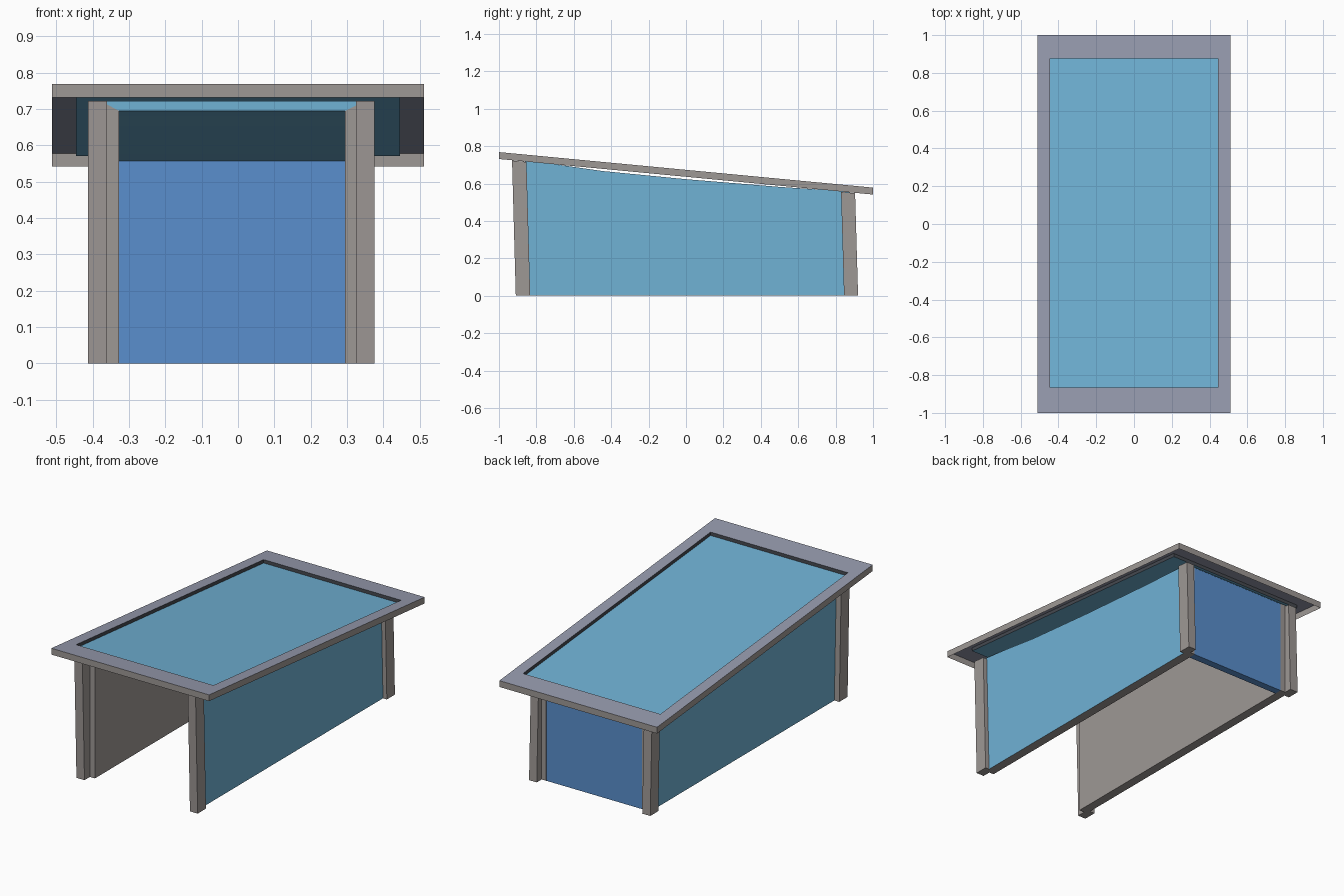
import bpy, bmesh

if "Cube" in bpy.data.objects:
    bpy.data.objects.remove(bpy.data.objects["Cube"])


def srgb(*c):
    return tuple(((v / 255 + 0.055) / 1.055) ** 2.4 for v in c) + (1.0,)


def material(name, *c):
    m = bpy.data.materials.new(name)
    m.diffuse_color = srgb(*c)
    m.use_nodes = True
    m.node_tree.nodes["Principled BSDF"].inputs["Base Color"].default_value = m.diffuse_color
    return m


GREY = material("warm_grey", 158, 152, 149)
FRAME = material("blue_grey", 150, 155, 174)
GLASS = material("light_blue", 112, 178, 213)
BLUE = material("mid_blue", 90, 143, 205)
DARK = material("dark_seam", 70, 73, 80)


def build(name, verts, faces, mats, idx=None, fix=True):
    me = bpy.data.meshes.new(name)
    me.from_pydata(verts, [], faces)
    for m in mats:
        me.materials.append(m)
    for i, p in enumerate(me.polygons):
        p.material_index = idx[i] if idx else 0
    if fix:
        bm = bmesh.new()
        bm.from_mesh(me)
        bmesh.ops.recalc_face_normals(bm, faces=bm.faces)
        bm.to_mesh(me)
        bm.free()
    ob = bpy.data.objects.new(name, me)
    bpy.context.collection.objects.link(ob)
    return ob


def roof_z(y):
    # top surface of the sloping roof
    return 0.768 - 0.095 * (y + 1)


RIM = 0.037
BOX = [(0, 3, 2, 1), (4, 5, 6, 7), (0, 1, 5, 4), (1, 2, 6, 5), (2, 3, 7, 6), (3, 0, 4, 7)]

# Roof frame: top sheet, outer rim and recessed inner edge, open underneath
outer = [(-0.512, -1), (0.512, -1), (0.512, 1), (-0.512, 1)]
inner = [(-0.446, -0.865), (0.446, -0.865), (0.446, 0.875), (-0.446, 0.875)]
rings = [(outer, RIM), (outer, 0), (inner, 0), (inner, 0.02)]
verts = [(x, y, roof_z(y) - d) for ring, d in rings for x, y in ring]
faces, idx = [], []
for r in range(3):
    for i in range(4):
        j = (i + 1) % 4
        faces.append((r * 4 + i, r * 4 + j, r * 4 + 4 + j, r * 4 + 4 + i))
        idx.append(r)
build("roof_frame", verts, faces, [GREY, FRAME, DARK], idx, fix=False)

# Roof glass set into the frame
build("roof_glass", [(x, y, roof_z(y) - 0.02) for x, y in inner], [(0, 1, 2, 3)], [GLASS], fix=False)

# Shell: two side walls joined by a slightly sagging ceiling
profile = [(-0.86, 0.722, 0.027), (-0.7, 0.703, 0.022), (-0.45, 0.667, 0.014),
           (0.0, 0.623, 0.008), (0.5, 0.582, 0.005), (0.875, 0.557, 0.003)]
XL, XR, IL, IR = -0.38, 0.35, -0.327, 0.295
verts, faces, idx = [], [], []
for y, z, t in profile:
    verts += [(XL, y, 0), (XL, y, z), (XR, y, z), (XR, y, 0),
              (IR, y, 0), (IR, y, z - t), (IL, y, z - t), (IL, y, 0)]
section_colour = [0, 0, 0, 1, 1, 0, 1, 1]
for s in range(len(profile) - 1):
    for i in range(8):
        j = (i + 1) % 8
        a, b = s * 8, s * 8 + 8
        faces.append((a + i, b + i, b + j, a + j))
        idx.append(section_colour[i])
for o in (0, (len(profile) - 1) * 8):
    for f, c in (((0, 1, 6, 7), 1), ((1, 2, 5, 6), 0), ((2, 3, 4, 5), 1)):
        faces.append(tuple(o + k for k in f))
        idx.append(c)
build("side_walls_and_ceiling", verts, faces, [GLASS, GREY], idx)

# Back wall between the side walls
wall = [(IL, 0.83), (IR, 0.83), (IR, 0.874), (IL, 0.874)]
build("back_wall", [(x, y, 0) for x, y in wall] + [(x, y, 0.557) for x, y in wall], BOX, [BLUE])

# Four leaning posts, cut off at the roof slope
for side, x0, x1 in (("left", -0.412, -0.36), ("right", 0.325, 0.375)):
    for end, y0, y1, lean in (("front", -0.91, -0.833, -0.02), ("back", 0.845, 0.92, -0.016)):
        base = [(x0, y0), (x1, y0), (x1, y1), (x0, y1)]
        build(end + "_" + side + "_post",
              [(x, y, 0) for x, y in base] +
              [(x, y + lean, roof_z(y + lean) - RIM - 0.006 + 0.004) for x, y in base],
              BOX, [GREY])
